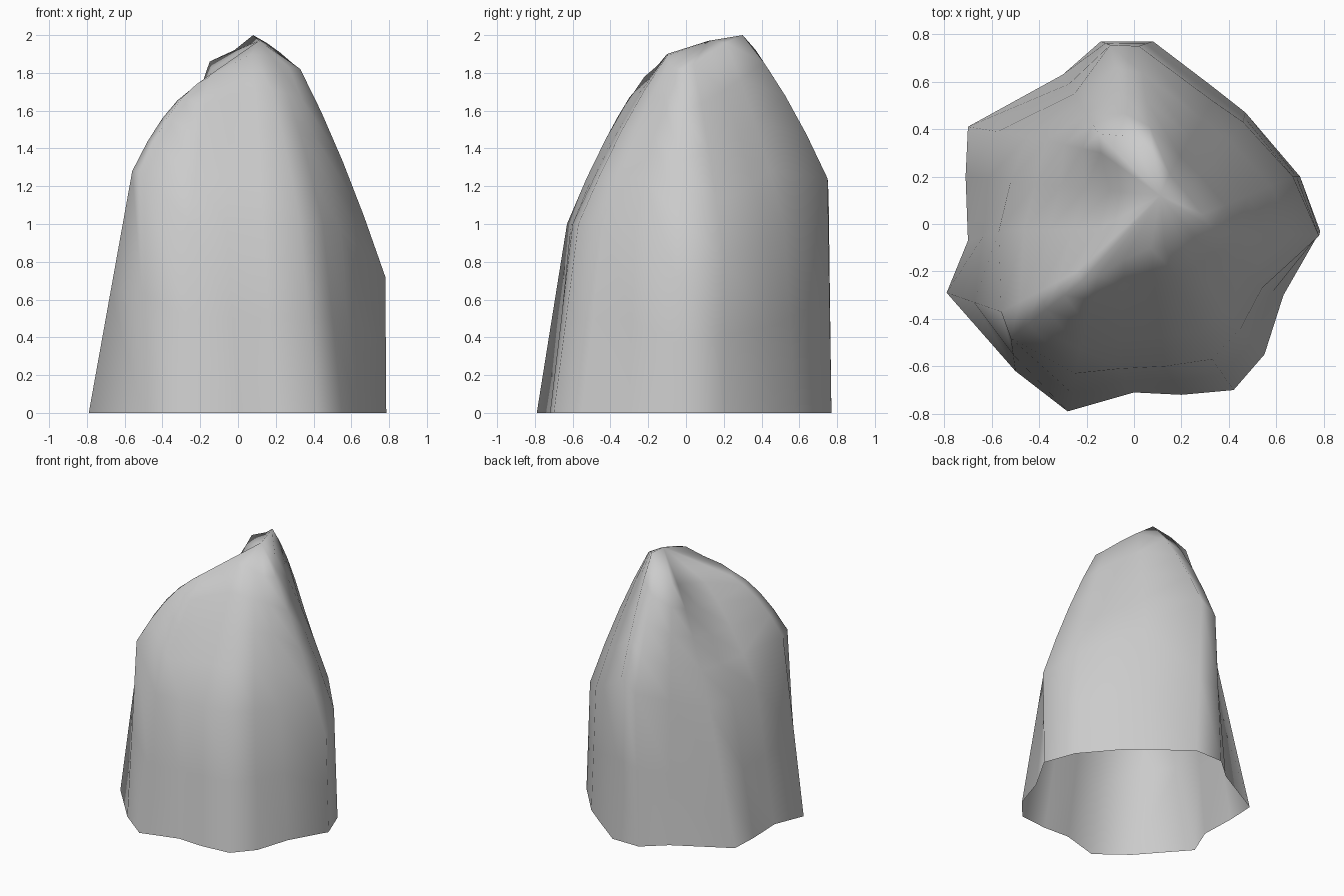
import bpy, bmesh
from mathutils import Vector

BULGE = .06   # how far the upper slopes swell above a straight line
# Each rib: base x,y | shoulder x,y,z | crown x,y,z  (counter-clockwise from the right side)
RIBS = [
    (.785, -.03, .78, -.05, .72, .33, -.02, 1.82),
    (.63, -.30, .54, -.27, .98, .27, -.07, 1.83),
    (.55, -.55, .45, -.44, 1.0, .20, -.09, 1.86),
    (.42, -.70, .33, -.57, 1.0, .13, -.10, 1.89),
    (.20, -.72, .13, -.60, 1.0, .07, -.10, 1.90),
    (.00, -.71, -.06, -.61, 1.0, -.04, -.15, 1.84),
    (-.28, -.79, -.25, -.63, 1.0, -.15, -.22, 1.78),
    (-.50, -.62, -.52, -.48, 1.28, -.22, -.24, 1.74),
    (-.79, -.29, -.56, -.37, 1.28, -.24, -.20, 1.72),
    (-.70, -.07, -.57, -.03, 1.03, -.15, -.02, 1.72),
    (-.71, .20, -.52, .18, 1.0, -.10, .14, 1.76),
    (-.70, .41, -.45, .37, 1.0, -.14, .30, 1.82),
    (-.30, .63, -.25, .55, 1.05, -.15, .38, 1.86),
    (-.14, .77, -.10, .755, 1.15, -.02, .37, 1.92),
    (.08, .77, .02, .75, 1.24, .08, .30, 2.00),
    (.33, .58, .33, .52, 1.0, .15, .21, 1.96),
    (.47, .47, .46, .43, .92, .22, .13, 1.91),
    (.70, .20, .67, .20, .82, .29, .04, 1.85),
]
UPPER = 4


def rib_points(rib):
    """Straight flank up to the shoulder, then a swelling slope to the crown."""
    base = Vector((rib[0], rib[1], 0))
    shoulder, crown = Vector(rib[2:5]), Vector(rib[5:8])
    pts = [base, base.lerp(shoulder, .5)]
    for k in range(UPPER + 1):
        t = k / UPPER
        pts.append(shoulder.lerp(crown, t) + Vector((0, 0, 4 * BULGE * t * (1 - t))))
    return pts


# Rock wall, open underneath
bm = bmesh.new()
ribs = [[bm.verts.new(p) for p in rib_points(r)] for r in RIBS]
for a, b in zip(ribs, ribs[1:] + ribs[:1]):
    for k in range(len(a) - 1):
        bm.faces.new((a[k], b[k], b[k + 1], a[k + 1]))

# Crown sloping down towards the back left gully
hub = bm.verts.new((.11, .12, 1.97))
for a, b in zip(ribs, ribs[1:] + ribs[:1]):
    bm.faces.new((a[-1], b[-1], hub))

for f in bm.faces:
    f.smooth = True
mesh = bpy.data.meshes.new("rock")
bm.to_mesh(mesh)
bm.free()
rock = bpy.data.objects.new("rock", mesh)
bpy.context.collection.objects.link(rock)
